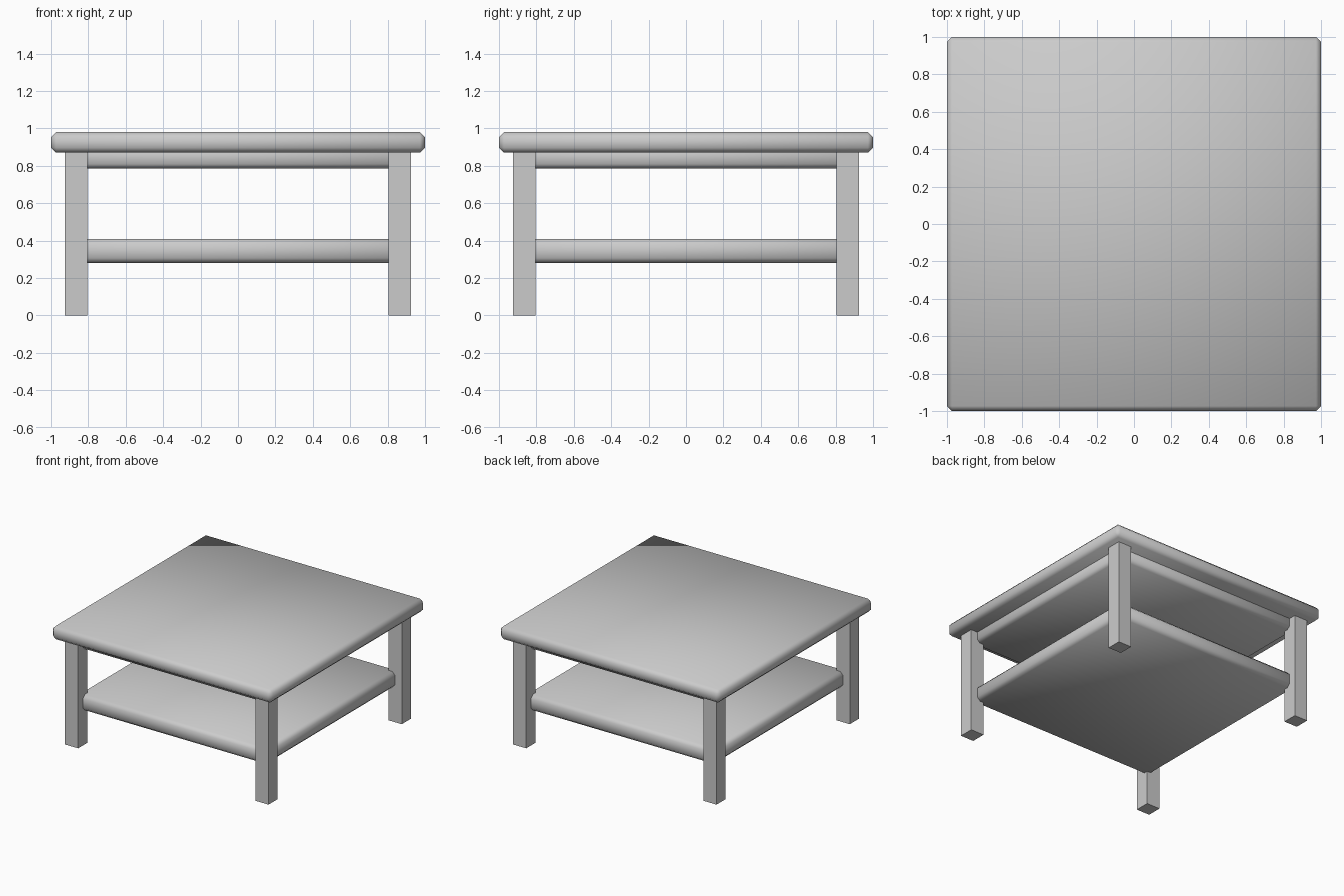
import bpy
import bmesh

cube = bpy.data.objects.get("Cube")
if cube:
    bpy.data.objects.remove(cube, do_unlink=True)

# One plain grey finish for the whole table
GREY = (0.6, 0.6, 0.6, 1.0)
grey = bpy.data.materials.new("table_grey")
grey.use_nodes = True
grey.diffuse_color = GREY
grey.node_tree.nodes["Principled BSDF"].inputs["Base Color"].default_value = GREY


def box(name, x, y, half, bottom, top, chamfer=0.0):
    """Square block of half-width `half`; chamfered blocks shade smoothly."""
    mesh = bpy.data.meshes.new(name)
    bm = bmesh.new()
    bmesh.ops.create_cube(bm, size=2)
    bmesh.ops.scale(bm, vec=(half, half, (top - bottom) / 2), verts=bm.verts)
    if chamfer:
        bmesh.ops.bevel(bm, geom=bm.edges[:], offset=chamfer, segments=1,
                        affect='EDGES', profile=0.5)
        for face in bm.faces:
            face.smooth = True
    bm.to_mesh(mesh)
    bm.free()
    mesh.materials.append(grey)
    obj = bpy.data.objects.new(name, mesh)
    obj.location = (x, y, (bottom + top) / 2)
    bpy.context.collection.objects.link(obj)
    return obj


# Horizontal slabs
box("table_top", 0, 0, 1.0, 0.87, 0.98, 0.027)
box("under_top_panel", 0, 0, 0.865, 0.785, 0.91, 0.025)
box("lower_shelf", 0, 0, 0.865, 0.28, 0.41, 0.027)

# Four square legs
for side, x in (("left", 0.865), ("right", -0.865)):
    for end, y in (("front", -0.865), ("back", 0.865)):
        box(f"{end}_{side}_leg", x, y, 0.06, 0.0, 0.88)
